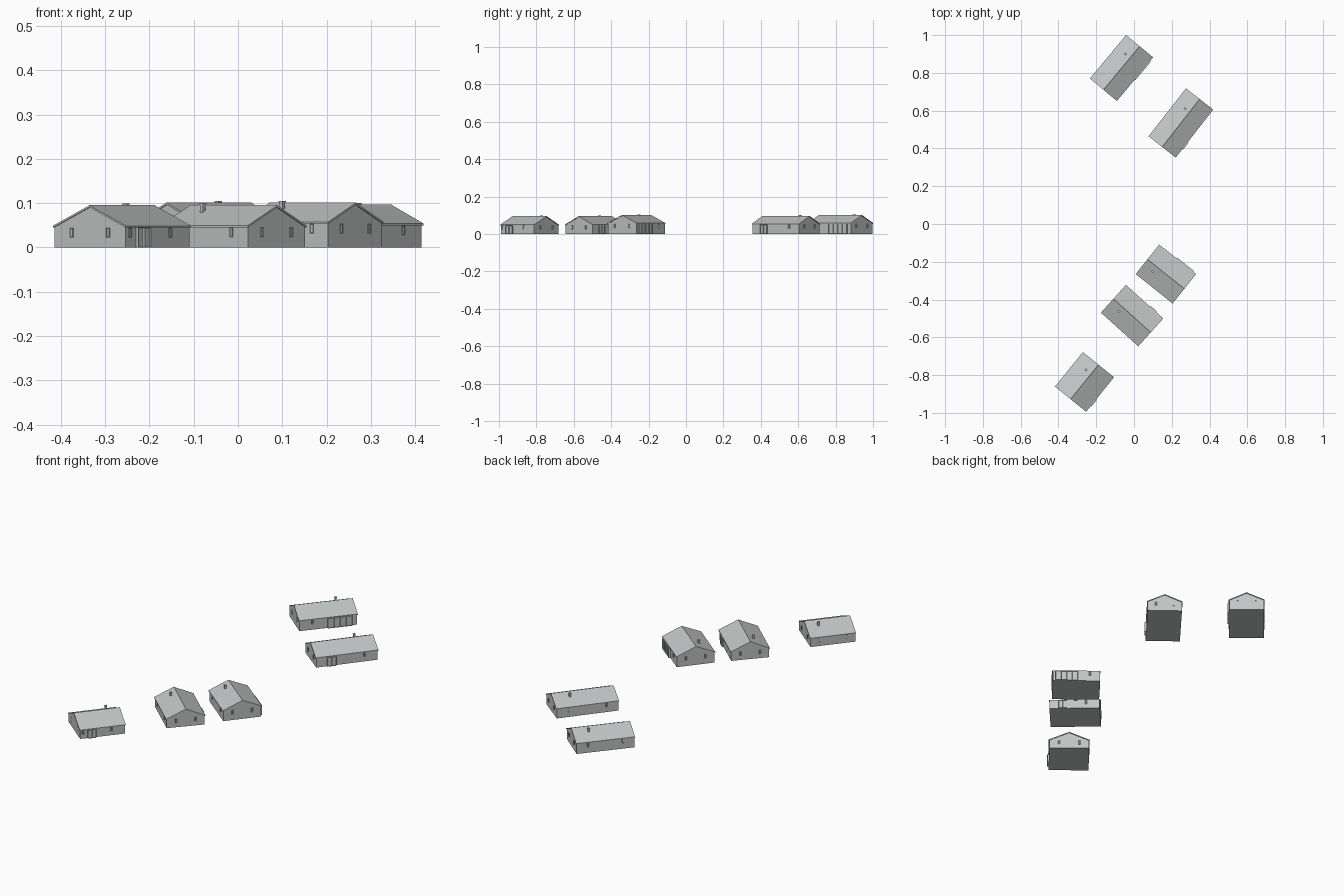
import bpy
import bmesh
from math import radians, atan2, cos
from mathutils import Matrix, Vector

cube = bpy.data.objects.get("Cube")
if cube:
    bpy.data.objects.remove(cube, do_unlink=True)

grey = bpy.data.materials.new("plain grey")
grey.use_nodes = True
colour = (0.54, 0.56, 0.56, 1)
grey.diffuse_color = colour
grey.node_tree.nodes["Principled BSDF"].inputs["Base Color"].default_value = colour

OVER = 0.003    # roof overhang
THICK = 0.004   # roof slab thickness


def finish(bm, name, place):
    bmesh.ops.recalc_face_normals(bm, faces=bm.faces)
    mesh = bpy.data.meshes.new(name)
    bm.to_mesh(mesh)
    bm.free()
    mesh.materials.append(grey)
    obj = bpy.data.objects.new(name, mesh)
    obj.matrix_world = place
    bpy.context.collection.objects.link(obj)


def extrude_profile(name, place, profile, length):
    """Sweep a (y, z) outline along the ridge direction."""
    bm = bmesh.new()
    face = bm.faces.new([bm.verts.new((-length / 2, y, z)) for y, z in profile])
    out = bmesh.ops.extrude_face_region(bm, geom=[face])
    moved = [v for v in out["geom"] if isinstance(v, bmesh.types.BMVert)]
    bmesh.ops.translate(bm, verts=moved, vec=(length, 0, 0))
    finish(bm, name, place)


def add_box(bm, size, centre):
    m = Matrix.Translation(centre) @ Matrix.Diagonal((*size, 1))
    return bmesh.ops.create_cube(bm, size=1, matrix=m)["verts"]


def opening(name, place, width, depth, z0, z1, panes=1):
    """Framed opening facing local -y, with recessed panes."""
    bm = bmesh.new()
    step = width / panes
    for i in range(panes):
        x = (i + 0.5) * step - width / 2
        add_box(bm, (step, depth, z1 - z0), (x, -depth / 2, (z0 + z1) / 2))
    bm.normal_update()
    fronts = [f for f in bm.faces if f.normal.y < -0.9]
    bmesh.ops.inset_individual(bm, faces=fronts, thickness=0.002, depth=-depth * 0.5)
    finish(bm, name, place)


def chimney(name, place, u, v, base, top):
    bm = bmesh.new()
    add_box(bm, (0.009, 0.009, top - base), (u, v, (top + base) / 2))
    add_box(bm, (0.012, 0.012, 0.003), (u, v, top - 0.0015))
    finish(bm, name, place)


def house(label, x, y, angle, length, width, eave, ridge, side, door, stack, windows):
    place = Matrix.Translation((x, y, 0)) @ Matrix.Rotation(radians(angle), 4, 'Z')
    half = width / 2
    wl, wh = length - 2 * OVER, half - OVER
    slope = (ridge - eave) / half
    drop = THICK / cos(atan2(ridge - eave, half))

    # Walls with gables
    wall_top = eave + slope * OVER - drop / 2
    extrude_profile(label + "_walls", place,
                    [(-wh, 0), (wh, 0), (wh, wall_top), (0, ridge - drop / 2),
                     (-wh, wall_top)], wl)
    # Pitched roof and ridge cap
    extrude_profile(label + "_roof", place,
                    [(-half, eave), (0, ridge), (half, eave), (half, eave - drop),
                     (0, ridge - drop), (-half, eave - drop)], length)
    extrude_profile(label + "_ridge_cap", place,
                    [(-0.004, ridge - 0.002), (0, ridge + 0.001), (0.004, ridge - 0.002),
                     (0, ridge - 0.003)], length)
    # Chimney on one slope
    u, v = stack
    chimney(label + "_chimney", place, u, v, ridge - slope * abs(v) - 0.006, ridge + 0.004)

    def on_wall(turn, along, out):
        return (place @ Matrix.Rotation(radians(turn), 4, 'Z')
                @ Matrix.Translation((along, -out, 0)))

    # Door or glazed porch on its long wall
    turn = 0 if side < 0 else 180
    u, w, panes = door
    opening(label + "_door", on_wall(turn, -side * u, wh), w, 0.008, 0,
            eave - 0.004, panes)

    # Windows on the door wall, the back wall and both gables
    spots = [(turn, -side * u, wh) for u in windows]
    spots += [(180 - turn, s * length * 0.3, wh) for s in (-1, 1)]
    spots += [(t, s * width * 0.25, wl / 2) for t in (90, -90) for s in (-1, 1)]
    for i, spot in enumerate(spots):
        opening(f"{label}_window_{i + 1}", on_wall(*spot), 0.009, 0.002,
                eave - 0.026, eave - 0.005)


house("back_left_hall", -0.066, 0.826, 50.3, 0.300, 0.186, 0.058, 0.101, -1,
      (0.06, 0.125, 4), (0.070, 0.031), [-0.08])
house("back_right_hall", 0.248, 0.535, 52, 0.322, 0.183, 0.054, 0.096, -1,
      (-0.08, 0.045, 2), (0.073, 0.029), [0.09])
house("middle_house", 0.169, -0.265, -38.6, 0.250, 0.200, 0.058, 0.101, 1,
      (0.05, 0.115, 4), (-0.062, -0.033), [-0.07])
house("centre_house", -0.010, -0.485, -42, 0.266, 0.198, 0.050, 0.095, 1,
      (0.06, 0.045, 2), (-0.067, -0.030), [-0.06])
house("front_house", -0.262, -0.836, 51, 0.235, 0.212, 0.049, 0.095, -1,
      (-0.055, 0.045, 2), (0.055, 0.034), [-0.1, 0.045])
